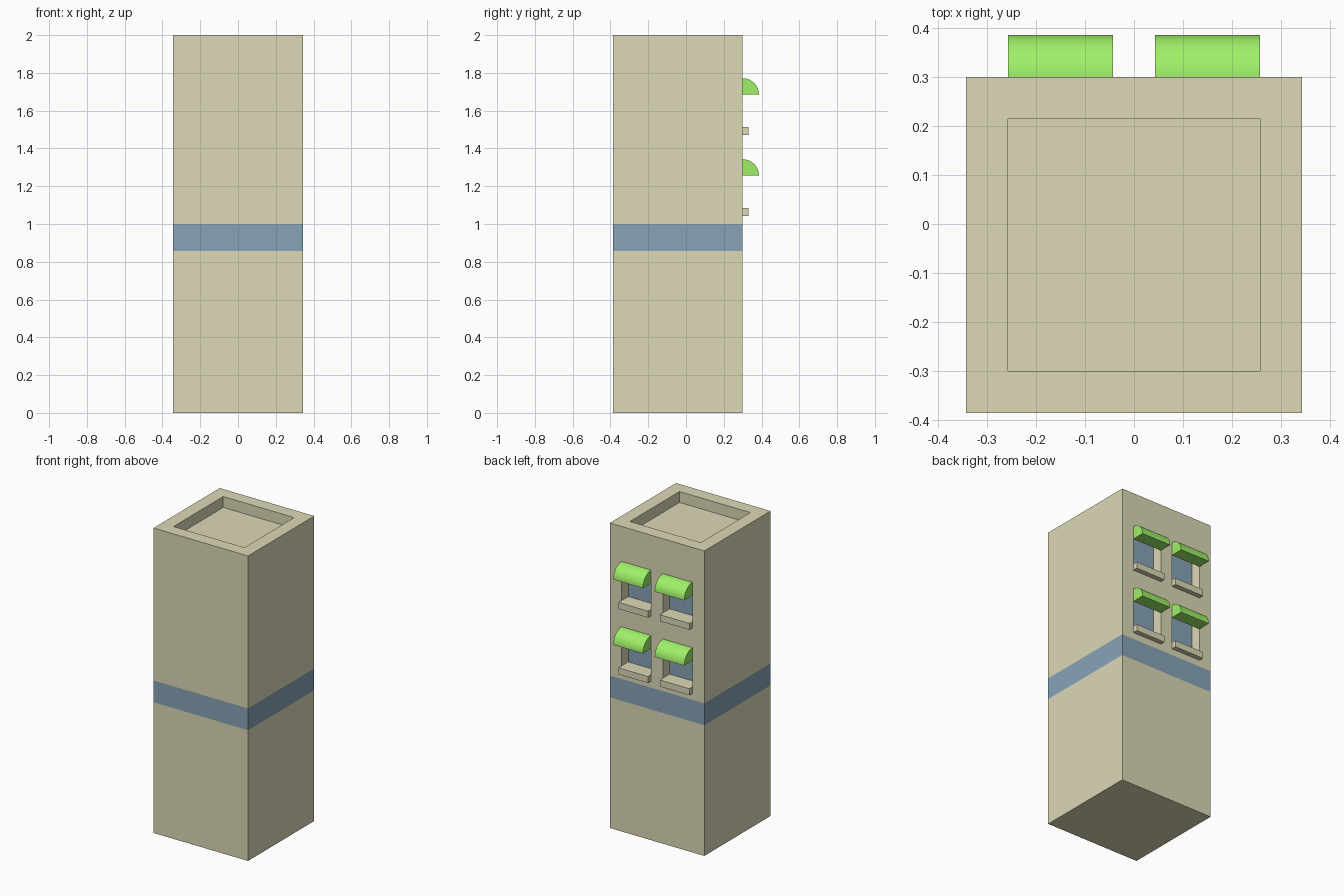
import bpy, bmesh
from math import sin, cos, pi

if "Cube" in bpy.data.objects:
    bpy.data.objects.remove(bpy.data.objects["Cube"])

U = 0.3 / 7            # layout module
BACK = 7 * U           # plane of the windowed wall
DEPTH = 0.07           # window recess depth


def material(name, rgb):
    m = bpy.data.materials.new(name)
    m.diffuse_color = (*rgb, 1)
    m.use_nodes = True
    m.node_tree.nodes["Principled BSDF"].inputs["Base Color"].default_value = m.diffuse_color
    return m


STONE = material("stone", (0.72, 0.69, 0.47))
BLUE = material("blue", (0.24, 0.37, 0.47))
GREEN = material("green", (0.35, 0.87, 0.14))


def finish(name, bm, *mats):
    bmesh.ops.recalc_face_normals(bm, faces=bm.faces)
    me = bpy.data.meshes.new(name)
    bm.to_mesh(me)
    bm.free()
    for m in mats:
        me.materials.append(m)
    ob = bpy.data.objects.new(name, me)
    bpy.context.collection.objects.link(ob)
    return ob


def box_bm(lo, hi):
    bm = bmesh.new()
    bmesh.ops.create_cube(bm, size=1)
    for v in bm.verts:
        v.co = [lo[i] if v.co[i] < 0 else hi[i] for i in range(3)]
    return bm


def cut(target, name, lo, hi):
    cutter = finish(name, box_bm(lo, hi), STONE)
    cutter.hide_render = True
    cutter.hide_set(True)
    mod = target.modifiers.new(name, 'BOOLEAN')
    mod.operation = 'DIFFERENCE'
    mod.solver = 'EXACT'
    mod.object = cutter


def awning(x0, x1, z):
    # quarter-round profile extruded along x
    r, n = 2 * U, 16
    prof = [(BACK, z)] + [(BACK + r * cos(i * pi / 2 / n), z + r * sin(i * pi / 2 / n))
                          for i in range(n + 1)]
    bm = bmesh.new()
    face = bm.faces.new([bm.verts.new((x0, y, h)) for y, h in prof])
    ext = bmesh.ops.extrude_face_region(bm, geom=[face])
    bmesh.ops.translate(bm, vec=(x1 - x0, 0, 0),
                        verts=[g for g in ext["geom"] if isinstance(g, bmesh.types.BMVert)])
    ob = finish("awning", bm, GREEN)
    bpy.ops.object.select_all(action='DESELECT')
    bpy.context.view_layer.objects.active = ob
    ob.select_set(True)
    bpy.ops.object.shade_smooth_by_angle(angle=0.6)


# tower body with a flush blue band around the middle
bm = box_bm((-8 * U, -9 * U, 0), (8 * U, BACK, 2))
for z in (6 / 7, 1):
    bmesh.ops.bisect_plane(bm, geom=bm.verts[:] + bm.edges[:] + bm.faces[:],
                           plane_co=(0, 0, z), plane_no=(0, 0, 1))
for f in bm.faces:
    if 6 / 7 < f.calc_center_median().z < 1:
        f.material_index = 1
body = finish("tower_body", bm, STONE, BLUE)

# sunken roof behind a parapet
cut(body, "roof_cutter", (-6 * U, -7 * U, 2 - 1 / 14), (6 * U, 5 * U, 2.1))

# two floors of two windows
for sill_top in (38 / 35, 53 / 35):
    for x0, x1 in ((-6 * U, -U), (U, 6 * U)):
        cut(body, "window_cutter", (x0, BACK - DEPTH, sill_top), (x1, BACK + 0.1, sill_top + 6 * U))
        finish("sill", box_bm((x0, BACK, sill_top - U), (x1, BACK + 0.032, sill_top)), STONE)
        y = BACK - DEPTH + 0.001
        glass = bmesh.new()
        glass.faces.new([glass.verts.new(p) for p in (
            (x1, y, sill_top), (x0, y, sill_top),
            (x0, y, sill_top + 6 * U), (x1, y, sill_top + 6 * U))])
        pane = bpy.data.meshes.new("glass")
        glass.normal_update()
        if glass.faces[:][0].normal.y < 0:
            bmesh.ops.reverse_faces(glass, faces=glass.faces[:])
        glass.to_mesh(pane)
        glass.free()
        pane.materials.append(BLUE)
        bpy.context.collection.objects.link(bpy.data.objects.new("glass", pane))
        awning(x0, x1, sill_top + 4 * U)
